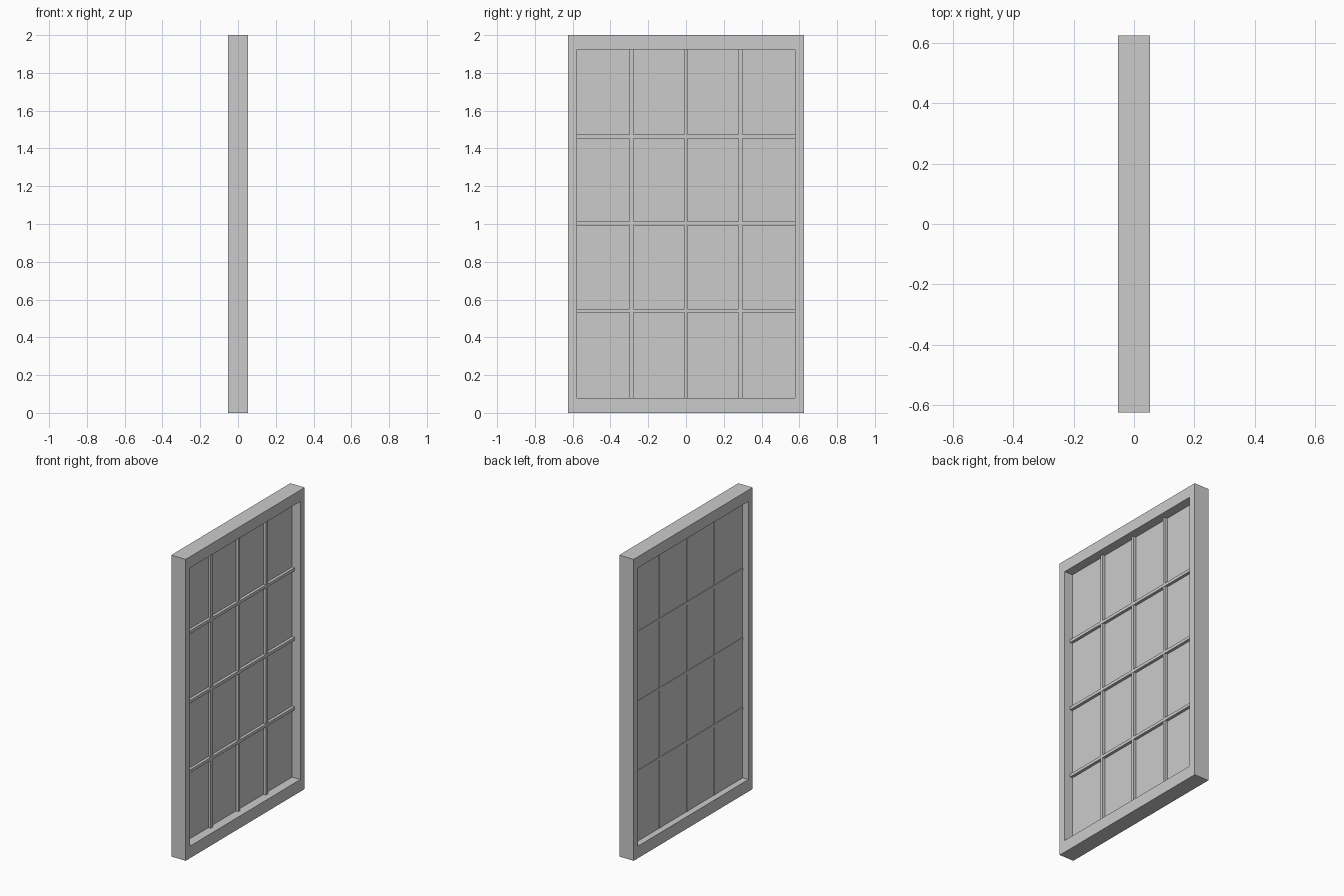
import bpy, bmesh

if "Cube" in bpy.data.objects:
    bpy.data.objects.remove(bpy.data.objects["Cube"])

HALF_DEPTH = 0.053
OUT_Y, IN_Y = 0.624, 0.578
Z0, Z1 = 0.08, 1.925


def finish(name, bm):
    bmesh.ops.recalc_face_normals(bm, faces=bm.faces[:])
    me = bpy.data.meshes.new(name)
    bm.to_mesh(me)
    bm.free()
    ob = bpy.data.objects.new(name, me)
    bpy.context.collection.objects.link(ob)
    return ob


def box(name, xs, ys, zs):
    bm = bmesh.new()
    bmesh.ops.create_cube(bm, size=1)
    for v in bm.verts:
        v.co = [sum(r) / 2 + c * (r[1] - r[0]) for c, r in zip(v.co, (xs, ys, zs))]
    return finish(name, bm)


# outer frame: one rectangular ring with an open middle
bm = bmesh.new()


def loop(x, y, z0, z1):
    return [bm.verts.new((x, a, b)) for a, b in ((-y, z0), (y, z0), (y, z1), (-y, z1))]


loops = [loop(HALF_DEPTH, OUT_Y, 0, 2), loop(HALF_DEPTH, IN_Y, Z0, Z1),
         loop(-HALF_DEPTH, IN_Y, Z0, Z1), loop(-HALF_DEPTH, OUT_Y, 0, 2)]
for i in range(4):
    a, b = loops[i], loops[(i + 1) % 4]
    for j in range(4):
        k = (j + 1) % 4
        bm.faces.new((a[j], a[k], b[k], b[j]))
finish("window_frame", bm)

# glass pane
box("glass_pane", (-0.011, -0.008), (-IN_Y, IN_Y), (Z0, Z1))

# glazing bars: three upright, three level
for i in (1, 2, 3):
    y = -IN_Y + i * IN_Y / 2
    w = 0.009 if i == 2 else 0.011
    box(f"upright_bar_{i}", (-0.014, 0.010), (y - w, y + w), (Z0, Z1))
    z = Z0 + i * (Z1 - Z0) / 4
    box(f"level_bar_{i}", (-0.015, 0.011), (-IN_Y, IN_Y), (z - 0.01, z + 0.01))
